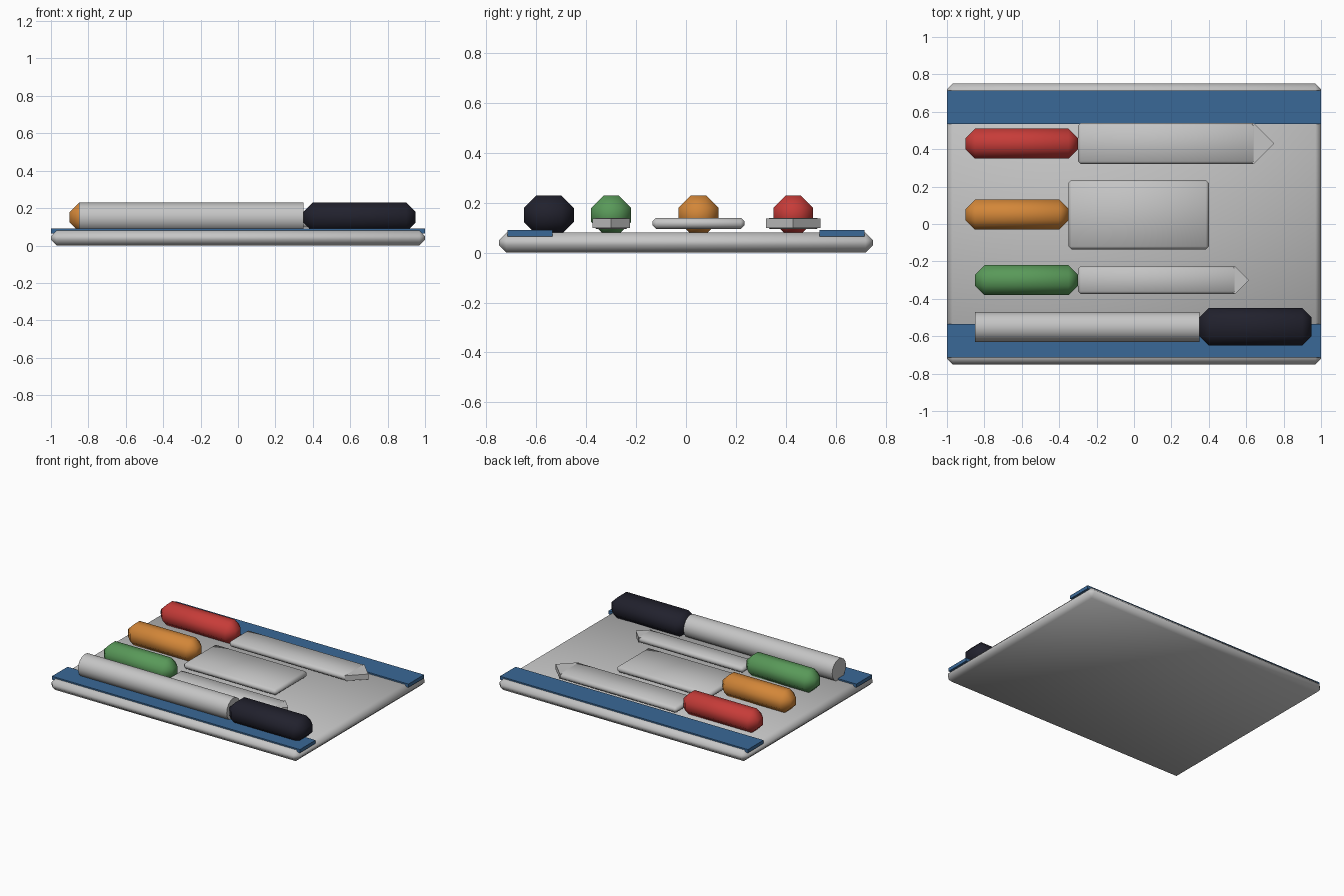
import bpy
from math import pi

cube = bpy.data.objects.get("Cube")
if cube:
    bpy.data.objects.remove(cube, do_unlink=True)


def material(name, rgb):
    m = bpy.data.materials.new(name)
    m.use_nodes = True
    m.diffuse_color = (*rgb, 1)
    m.node_tree.nodes["Principled BSDF"].inputs["Base Color"].default_value = (*rgb, 1)
    return m


steel = material("steel grey", (0.56, 0.56, 0.56))
blue = material("blue", (0.042, 0.14, 0.31))
red = material("red", (0.57, 0.045, 0.04))
orange = material("orange", (0.65, 0.24, 0.04))
green = material("green", (0.10, 0.32, 0.10))
black = material("dark navy", (0.015, 0.015, 0.026))


def finish(name, mat):
    ob = bpy.context.object
    ob.name = name
    ob.data.materials.append(mat)
    return ob


def box(name, mat, x, y, z, bevel=0):
    """Box from (min, max) ranges, with an optional smooth chamfer."""
    ranges = (x, y, z)
    bpy.ops.mesh.primitive_cube_add(size=1, location=[(a + b) / 2 for a, b in ranges])
    ob = finish(name, mat)
    ob.scale = [b - a for a, b in ranges]
    bpy.ops.object.transform_apply(location=False, rotation=False, scale=True)
    if bevel:
        mod = ob.modifiers.new("chamfer", "BEVEL")
        mod.width = bevel
        mod.segments = 1
        bpy.ops.object.shade_smooth()
    return ob


def around(centre, width):
    return (centre - width / 2, centre + width / 2)


# Base board and edge bands
box("board", steel, (-1, 1), (-0.75, 0.75), (0, 0.08), 0.03)
for side, y in (("front", -0.625), ("back", 0.625)):
    box(side + "_band", blue, (-1, 1), around(y, 0.18), (0.065, 0.09))

# Grips: name, colour, x range, centre y, width
for name, mat, x, y, width in (
    ("large_knife_handle", red, (-0.9, -0.3), 0.43, 0.16),
    ("cleaver_handle", orange, (-0.9, -0.35), 0.05, 0.16),
    ("small_knife_handle", green, (-0.85, -0.3), -0.3, 0.16),
    ("sharpener_handle", black, (0.35, 0.95), -0.55, 0.2),
):
    box(name, mat, x, around(y, width), (0.073, 0.23), 0.05)

# Blades
blade_z = (0.095, 0.14)
box("cleaver_blade", steel, (-0.35, 0.4), around(0.05, 0.37), blade_z, 0.015)
for name, end, y, width in (
    ("large_knife", 0.65, 0.43, 0.22),
    ("small_knife", 0.55, -0.3, 0.15),
):
    box(name + "_blade", steel, (-0.3, end), around(y, width), blade_z, 0.015)
    # Pointed end: a four-sided prism with one corner forward
    bpy.ops.mesh.primitive_cylinder_add(
        vertices=4, radius=width / 2, depth=0.038, location=(end - 0.01, y, 0.1175))
    finish(name + "_tip", steel)

# Round sharpening rod
bpy.ops.mesh.primitive_cylinder_add(
    vertices=16, radius=0.08, depth=1.2, location=(-0.25, -0.55, 0.15), rotation=(0, pi / 2, 0))
finish("sharpener_rod", steel)
bpy.ops.object.shade_smooth_by_angle(angle=pi / 5)
